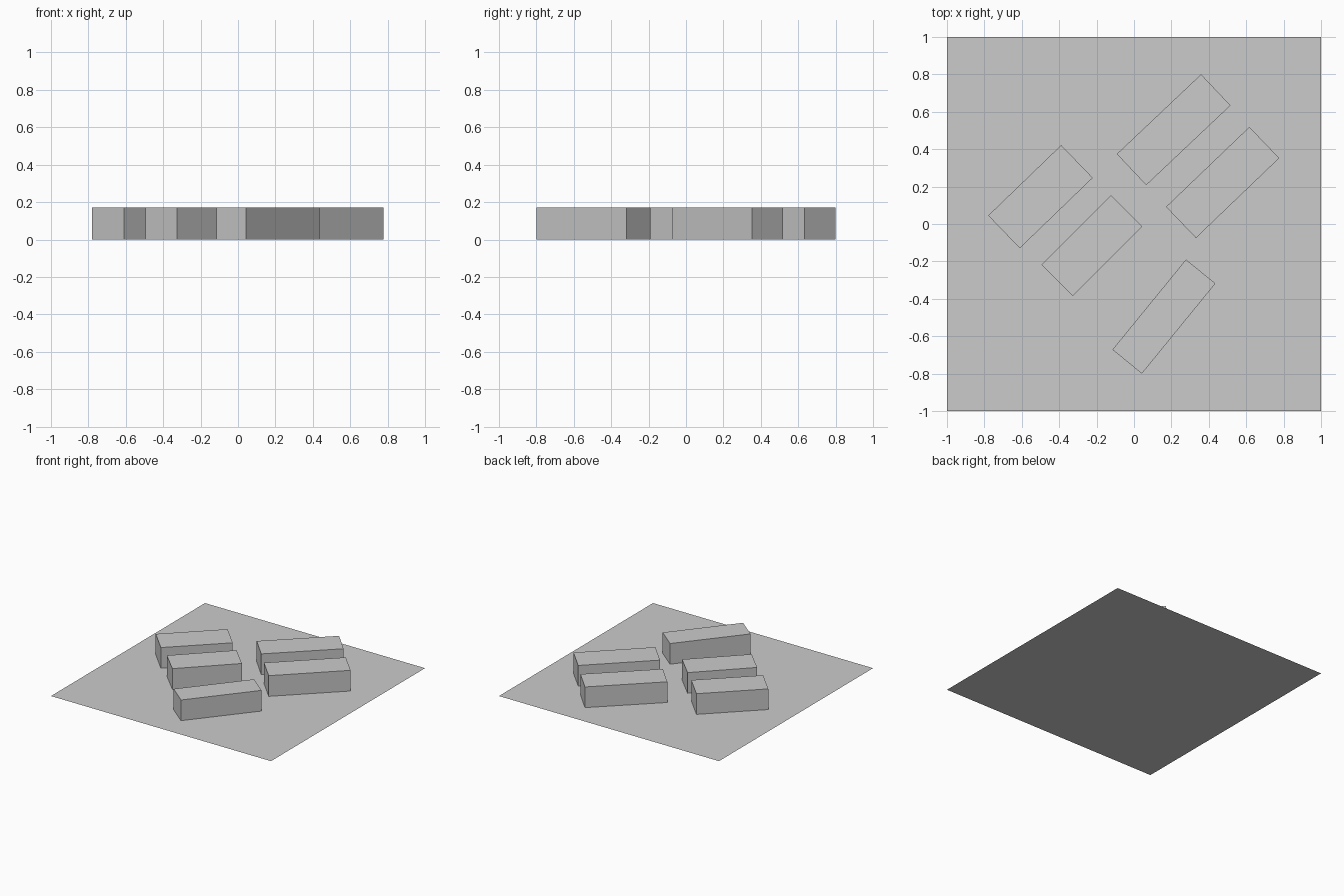
import bpy
import math

if "Cube" in bpy.data.objects:
    bpy.data.objects.remove(bpy.data.objects["Cube"])

HEIGHT = 0.17

grey = bpy.data.materials.new("light_grey")
grey.diffuse_color = (0.6, 0.6, 0.6, 1.0)
grey.use_nodes = True
grey.node_tree.nodes["Principled BSDF"].inputs["Base Color"].default_value = grey.diffuse_color

# Flat site plate
bpy.ops.mesh.primitive_plane_add(size=2, location=(0, 0, 0))
ground = bpy.context.object
ground.name = "ground_plate"
ground.data.materials.append(grey)


def block(name, x, y, length, width, degrees):
    """Plain rectangular building standing on the plate."""
    bpy.ops.mesh.primitive_cube_add(size=1, location=(x, y, HEIGHT / 2),
                                    rotation=(0, 0, math.radians(degrees)))
    obj = bpy.context.object
    obj.name = name
    obj.scale = (length, width, HEIGHT)
    obj.data.materials.append(grey)


# Buildings: centre x, centre y, length, width, angle
block("west_building", -0.50, 0.146, 0.542, 0.243, 44.0)
block("inner_west_building", -0.225, -0.115, 0.526, 0.237, 45.0)
block("north_building", 0.212, 0.504, 0.62, 0.229, 43.4)
block("east_building", 0.474, 0.222, 0.617, 0.231, 43.8)
block("south_building", 0.16, -0.495, 0.622, 0.203, 50.8)
